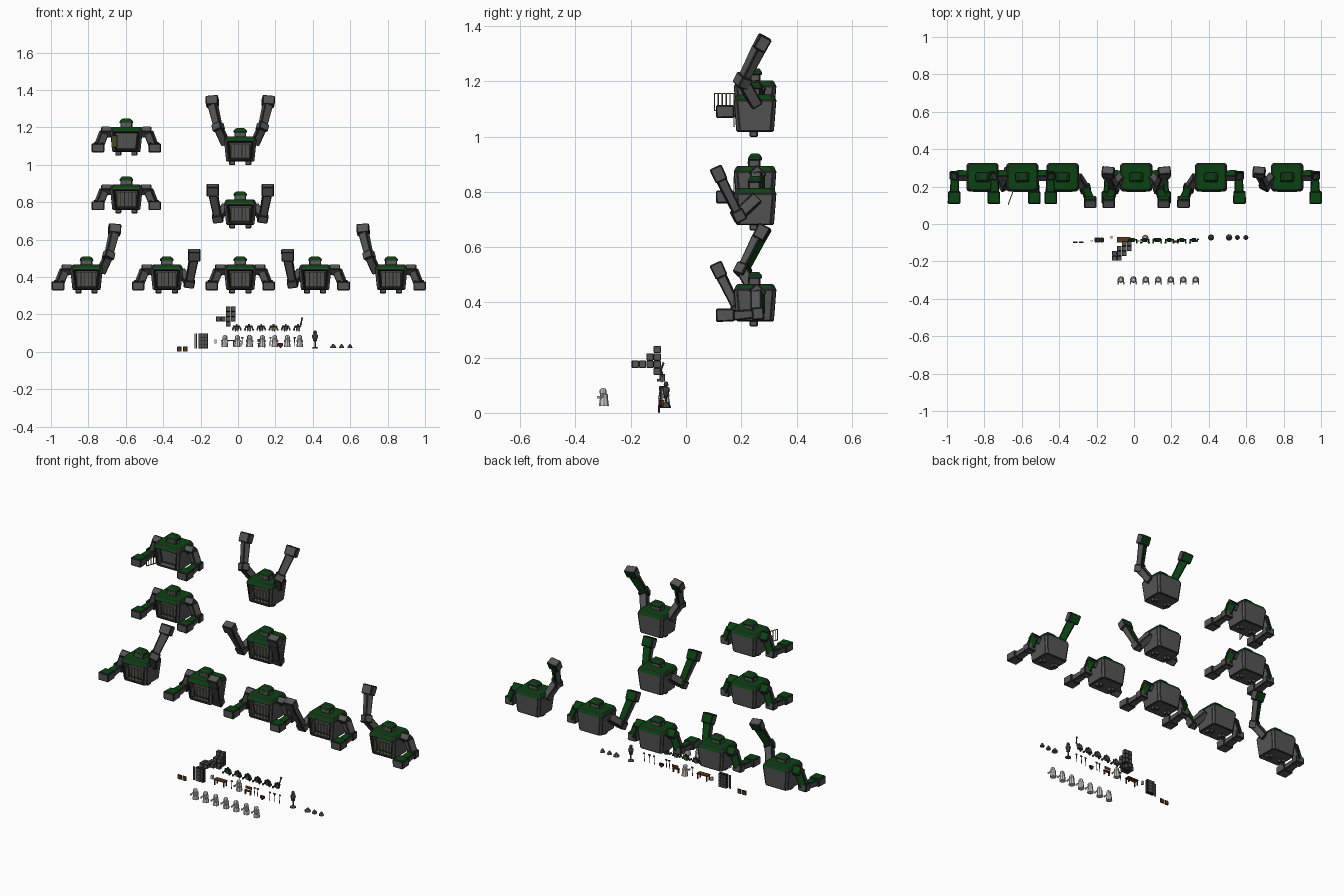
import bpy, bmesh, math
from mathutils import Vector as V, Matrix as Mx

if "Cube" in bpy.data.objects:
    bpy.data.objects.remove(bpy.data.objects["Cube"])


def mat(name, r, g, b):
    m = bpy.data.materials.new(name)
    m.diffuse_color = (r, g, b, 1)
    m.use_nodes = True
    m.node_tree.nodes["Principled BSDF"].inputs["Base Color"].default_value = m.diffuse_color
    return m


STONE = mat("stone", .09, .09, .09)
MOSS = mat("moss", .003, .055, .006)
DARK = mat("dark_edge", .015, .015, .015)
BAR = mat("old_brass", .16, .17, .06)
WOOD = mat("wood", .11, .035, .01)
RED = mat("red_paint", .12, .01, .01)
PALE = mat("pale_stone", .55, .55, .55)


def obj(name, bm, mats, bevel=0, M=Mx()):
    bmesh.ops.recalc_face_normals(bm, faces=bm.faces)
    me = bpy.data.meshes.new(name)
    bm.to_mesh(me)
    bm.free()
    for m in mats:
        me.materials.append(m)
    o = bpy.data.objects.new(name, me)
    bpy.context.collection.objects.link(o)
    o.matrix_world = M
    if bevel:
        b = o.modifiers.new("bevel", 'BEVEL')
        b.width, b.segments, b.limit_method = bevel, 1, 'ANGLE'
        b.material = len(mats) - 1
    return o


def rings(bm, rs):
    """Skin a list of point rings and cap both ends."""
    vs = [[bm.verts.new(p) for p in r] for r in rs]
    for a, b in zip(vs, vs[1:]):
        for i in range(len(a)):
            j = (i + 1) % len(a)
            bm.faces.new((a[i], a[j], b[j], b[i]))
    bm.faces.new(vs[0][::-1])
    bm.faces.new(vs[-1])


def rect(x, y, z, c=.012, cy=.25):
    """Rectangle with cut corners."""
    q = [(x - c, -y), (x, c - y), (x, y - c), (x - c, y)]
    return [(a, cy + b, z) for a, b in q] + [(-a, cy + b, z) for a, b in q[::-1]]


def boxes(name, parts, mats, bevel=0, M=Mx()):
    bm = bmesh.new()
    for c, s in parts:
        bmesh.ops.create_cube(bm, size=1, matrix=Mx.Translation(c) @ Mx.Diagonal((*s, 1)))
    return obj(name, bm, mats, bevel, M)


def limb(name, p, q, a, b, M, moss=True):
    """Tapered block from p to q; a, b = (width, thickness); mossy on its upper/back side."""
    p, q = V(p), V(q)
    d = (q - p).normalized()
    h = V((0, 1, 1))
    u = (h - d * h.dot(d)).normalized()
    s = d.cross(u)
    bm = bmesh.new()
    rings(bm, [[c + s * (i * w / 2) + u * (j * t / 2) for i, j in ((-1, -1), (1, -1), (1, 1), (-1, 1))]
               for c, (w, t) in ((p, a), (q, b))])
    bmesh.ops.recalc_face_normals(bm, faces=bm.faces)
    for f in bm.faces:
        if moss and (f.normal.dot(u) > .7 or f.normal.z > .75 and d.z < .1):
            f.material_index = 1
    obj(name, bm, [STONE, MOSS, DARK], .005, M)


# shoulder, elbow, wrist, fist start, fist end for each arm pose
POSES = {
    'down': ((.118, .26, .438), (.148, .26, .36), (.15, .165, .352), (.152, .175, .354), (.152, .108, .353)),
    'mid': ((.078, .255, .427), (.12, .19, .368), (.145, .125, .50), (.147, .130, .49), (.147, .106, .542)),
    'up': ((.078, .255, .427), (.118, .205, .515), (.147, .265, .635), (.149, .262, .628), (.151, .288, .676)),
}


def gate(M, open_):
    w, h = .1, .074
    parts = [((w * i / 5, 0, 0), (.004, .004, h)) for i in range(6)]
    parts += [((w / 2, 0, z), (w, .005, .004)) for z in (-h / 2, h / 2)]
    turn = Mx.Rotation(math.radians(-110), 4, 'Z') if open_ else Mx()
    size = Mx.Diagonal((.76, 1, .85, 1)) if open_ else Mx()
    boxes("chest_gate", parts, [BAR], 0, M @ Mx.Translation((-.05, .174, .388)) @ turn @ size)


def golem(M, left='down', right='down', open_=False):
    # hollow-chested body with mossy shoulders
    bm = bmesh.new()
    rings(bm, [rect(.075, .068, .331), rect(.087, .077, .445), rect(.077, .067, .466)])
    bmesh.ops.recalc_face_normals(bm, faces=bm.faces)
    bm.normal_update()
    for f in bm.faces:
        if f.calc_center_median().z > .45:
            f.material_index = 1
    front = [f for f in bm.faces if f.normal.y < -.95][0]
    bmesh.ops.inset_region(bm, faces=[front], thickness=.014)
    bmesh.ops.inset_region(bm, faces=[front], thickness=.002, depth=-.035)
    obj("golem_body", bm, [STONE, MOSS, DARK], .005, M)
    gate(M, open_)
    # head, mossy cap, face and feet
    boxes("golem_head", [((0, .247, .476), (.064, .044, .032))], [STONE, DARK], .004, M)
    bm = bmesh.new()
    rings(bm, [rect(.037, .026, .486, .006), rect(.035, .024, .498, .006), rect(.021, .015, .51, .004)])
    obj("golem_cap", bm, [MOSS, DARK], .003, M)
    boxes("golem_eyes", [((s * .013, .224, .478), (.012, .004, .006)) for s in (-1, 1)], [BAR], 0, M)
    boxes("golem_feet", [((s * .043, .245, .325), (.032, .03, .026)) for s in (-1, 1)], [STONE, DARK], .004, M)
    # arms
    for s, pose in ((-1, left), (1, right)):
        sh, e, w, h0, h1 = [V((p[0] * s, p[1], p[2])) for p in POSES[pose]]
        down = pose == 'down'
        if down:
            limb("golem_shoulder", (s * .075, .258, .438), sh + V((s * .016, 0, 0)), (.05, .04), (.05, .042), M)
        limb("golem_upper_arm", sh, e, (.045, .042), (.044, .044), M, down)
        k = (w - e).normalized() * .022
        limb("golem_elbow", e - k, e + k, (.056, .046), (.056, .046), M)
        limb("golem_forearm", e, w, (.042, .032), (.05, .038), M)
        limb("golem_fist", h0, h1, (.066, .046), (.068, .048), M)


# the large golems
for x, z, l, r, o in ((-.81, 0, 'down', 'up', 0), (-.381, 0, 'down', 'mid', 0), (.012, 0, 'down', 'down', 0),
                      (.412, 0, 'mid', 'down', 0), (.819, 0, 'up', 'down', 0), (-.597, .428, 'down', 'down', 0),
                      (-.597, .737, 'down', 'down', 1), (.012, .348, 'mid', 'mid', 0), (.012, .686, 'up', 'up', 0)):
    golem(Mx.Translation((x, 0, z)), l, r, bool(o))

# row of miniature golems
for i in range(6):
    M = Mx.Translation((-.007 + .0655 * i, -.087, .11)) @ Mx.Diagonal((.14, .13, .2, 1)) \
        @ Mx.Translation((0, -.24, -.313))
    golem(M, 'down', 'up' if i == 5 else 'down')


def lathe(name, prof, loc, mats, n=8, sy=1):
    bm = bmesh.new()
    rings(bm, [[(r * math.cos(2 * math.pi * k / n), r * sy * math.sin(2 * math.pi * k / n), z)
                for k in range(n)] for r, z in prof])
    return obj(name, bm, mats, 0, Mx.Translation(loc))


def rod(name, p, q, r, m):
    p, q = V(p), V(q)
    bm = bmesh.new()
    bmesh.ops.create_cone(bm, cap_ends=True, segments=6, radius1=r, radius2=r, depth=(q - p).length)
    obj(name, bm, [m], 0, Mx.Translation((p + q) / 2) @ (q - p).to_track_quat('Z', 'Y').to_matrix().to_4x4())


# robed figures: front row of seven plus one behind
for x, y in [(-.07 + .0667 * i, -.297) for i in range(7)] + [(.06, -.075)]:
    lathe("figure_robe", [(.018, .025), (.017, .035), (.014, .055), (.015, .066), (.007, .072)], (x, y, 0), [PALE])
    lathe("figure_hood", [(.008, .064), (.013, .072), (.013, .081), (.009, .087), (.003, .09)], (x, y - .003, 0), [PALE])
    for s in (-1, 1):
        rod("figure_arm", (x + s * .013, y, .062), (x + s * .015, y - .018, .055), .004, PALE)
        boxes("figure_hand", [((x + s * .015, y - .022, .056), (.007, .007, .009))], [PALE])

# stepped stack of stone blocks
c = .0265
cubes = [(i, j, 0) for i, j in ((2, 0), (3, 0), (1, 1), (2, 1), (3, 1), (1, 2), (2, 2), (0, 3), (1, 3), (0, 2))]
cubes += [(2, 0, 1), (3, 0, 1), (2, 1, 1), (3, 1, 1), (2, 0, 2), (3, 0, 2), (2, 0, -1)]
boxes("stone_blocks", [((-.105 + c * i, -.104 - c * j, .176 + c * k), (c * .98,) * 3) for i, j, k in cubes],
      [STONE, DARK], .002)

# stone door panel between posts
boxes("door_panel", [((-.186, -.085, .058), (.05, .02, .08))], [DARK])
boxes("door_tiles", [((-.202 + .0155 * i, -.085, .03 + .019 * k), (.013, .026, .016))
                     for i in range(3) for k in range(4)], [STONE])
for x in (-.229, -.222):
    rod("door_post", (x, -.09, .018), (x, -.09, .097), .003, STONE)

# wooden crates
boxes("wooden_crates", [((x, -.098, .014), (.025, .008, .027)) for x in (-.314, -.282)], [WOOD, DARK], .002)

# wooden table, bench and small tools
boxes("wooden_table", [((-.055, -.085, .06), (.07, .03, .006))] +
      [((-.055 + i * .03, -.085 + j * .011, .043), (.006, .006, .03)) for i in (-1, 1) for j in (-1, 1)], [WOOD])
boxes("bench", [((.125, -.085, .045), (.04, .015, .005)), ((.125, -.078, .06), (.04, .004, .015))] +
      [((.125 + s * .016, -.085, .033), (.005, .012, .022)) for s in (-1, 1)], [WOOD])
boxes("small_stone", [((-.12, -.07, .055), (.012, .014, .02))], [PALE])
for i, x in enumerate((.02, .17, .19, .27, .30, .335)):
    rod("tool_handle", (x, -.09, .028), (x + .003, -.09, .075), .002, WOOD)
    boxes("tool_head", [((x + .003, -.09, .076), (.014 - .004 * (i % 2), .005, .007))], [STONE])

# red shield
bm = bmesh.new()
rings(bm, [[(x, y, z) for x, z in ((-.014, .046), (.014, .046), (.013, .032), (0, .02), (-.013, .032))]
           for y in (-.1, -.088)])
obj("shield", bm, [RED, DARK], .002, Mx.Translation((.227, 0, 0)))

# statue on a slim pedestal
lathe("statue_pedestal", [(.017, .018), (.017, .023), (.004, .027), (.004, .055), (.012, .06)],
      (.412, -.072, 0), [STONE])
lathe("statue_bust", [(.009, .06), (.017, .083), (.014, .092), (.006, .095), (.011, .101), (.008, .111), (.002, .114)],
      (.412, -.072, 0), [STONE], 8, .8)

# three rubble piles
for x, r in ((.508, .018), (.553, .014), (.598, .014)):
    lathe("rubble_pile", [(r, .02), (r * .9, .028), (r * .45, .037), (r * .12, .043)], (x, -.072, 0), [STONE], 7)
